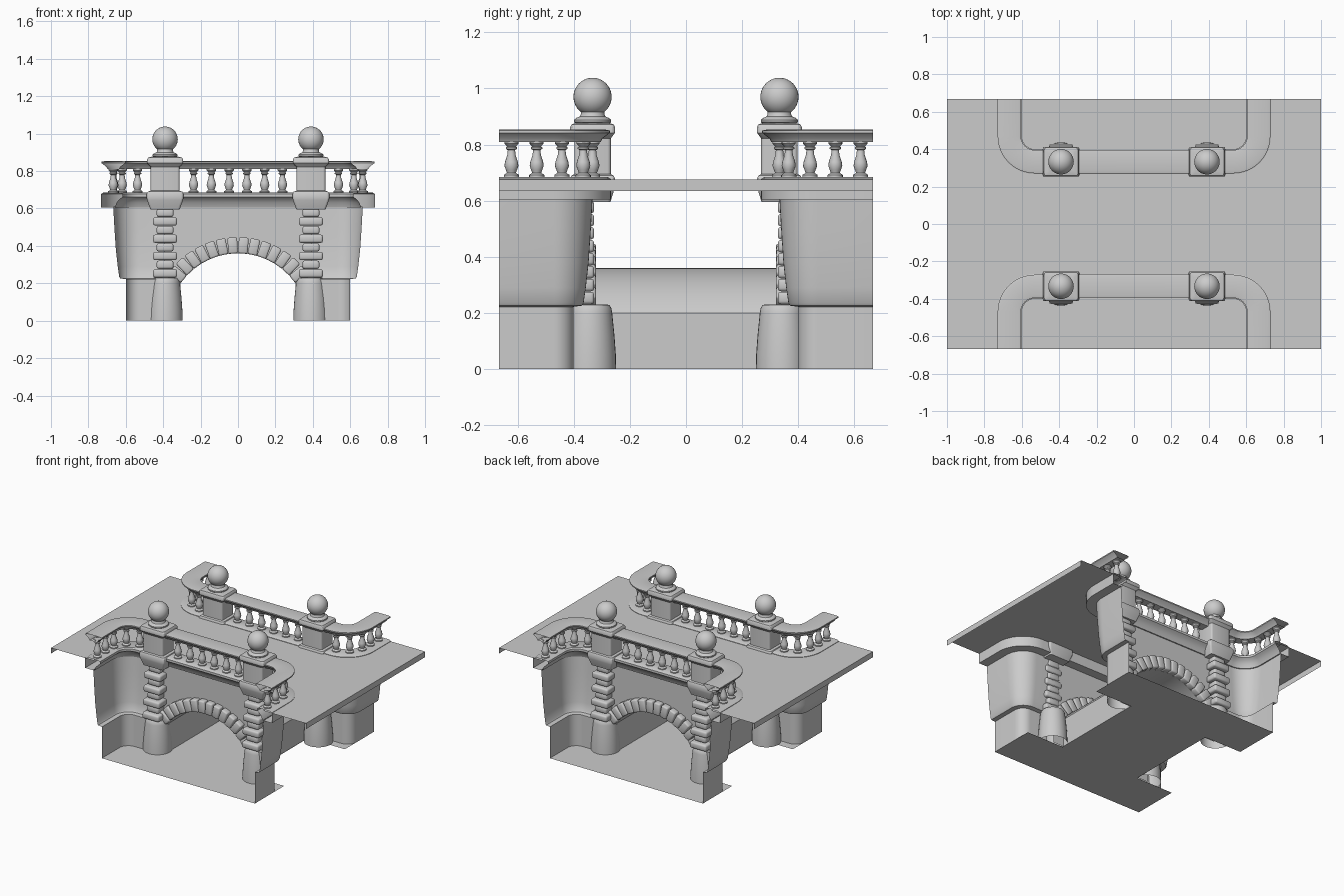
import bpy, bmesh
from math import sin, cos, pi, radians, sqrt
from mathutils import Matrix, Vector

if "Cube" in bpy.data.objects:
    bpy.data.objects.remove(bpy.data.objects["Cube"])

# Everything is modelled in the quadrant x>0, y<0 and mirrored in X and Y.
PX, PY, C = 0.39, -0.333, 0.667          # pillar position, path coordinate


def finish(name, bm, angle=35):
    bmesh.ops.remove_doubles(bm, verts=bm.verts, dist=1e-5)
    bmesh.ops.recalc_face_normals(bm, faces=bm.faces)
    me = bpy.data.meshes.new(name)
    bm.to_mesh(me)
    bm.free()
    me.polygons.foreach_set("use_smooth", [True] * len(me.polygons))
    me.set_sharp_from_angle(angle=radians(angle))
    ob = bpy.data.objects.new(name, me)
    bpy.context.collection.objects.link(ob)
    m = ob.modifiers.new("mirror", "MIRROR")
    m.use_axis = (True, True, False)
    m.merge_threshold = 0.0005
    return ob


def skin(bm, rows, loop=False):
    """Quads between successive rows of points."""
    vs = [[bm.verts.new(p) for p in r] for r in rows]
    n = len(rows[0])
    for a, b in zip(vs, vs[1:]):
        for i in range(n if loop else n - 1):
            j = (i + 1) % n
            bm.faces.new((a[i], a[j], b[j], b[i]))
    return vs


def face(bm, pts):
    bm.faces.new([bm.verts.new(p) for p in pts])


def lathe(bm, prof, x, y, n=24):
    skin(bm, [[(x + r * cos(2 * pi * i / n), y + r * sin(2 * pi * i / n), z)
               for i in range(n)] for r, z in prof], True)


def block(bm, size, mat, bevel):
    t = bmesh.new()
    bmesh.ops.create_cube(t, size=1, matrix=Matrix.Diagonal((*size, 1)))
    bmesh.ops.bevel(t, geom=t.edges[:], offset=bevel, segments=2,
                    profile=0.5, affect='EDGES')
    t.transform(mat)
    me = bpy.data.meshes.new("tmp")
    t.to_mesh(me)
    t.free()
    bm.from_mesh(me)
    bpy.data.meshes.remove(me)


# Plan path of the parapet: (x, y, normal x, normal y), normal towards the water
R = 0.137
CX, CY = C - R, PY - R


def path(end):
    p = [(C, -C, -1, 0)]
    for i in range(13):
        a = pi / 2 * i / 12
        p.append((CX + R * cos(a), CY + R * sin(a), -cos(a), -sin(a)))
    return p + [(end, PY, 0, -1)]


def sweep(name, prof, end, loop):
    bm = bmesh.new()
    skin(bm, [[(x + nx * d, y + ny * d, z) for d, z in prof]
              for x, y, nx, ny in path(end)], loop)
    return finish(name, bm)


sweep("handrail", [(-.062, .85), (-.062, .842), (-.036, .822), (-.03, .81),
                   (.03, .81), (.036, .822), (.062, .842), (.062, .85),
                   (.048, .853), (-.048, .853)], 0, True)
sweep("cornice", [(-.065, .605), (-.065, .678), (-.052, .685), (.04, .685),
                  (.05, .678), (.05, .662), (.036, .652), (.018, .632),
                  (.008, .605)], 0, True)
sweep("side_wall", [(0, .61), (.006, .5), (.014, .38), (.024, .29),
                    (.032, .235), (.038, .226), (.067, .222), (.067, 0)],
      PX, False)

# Arch wall and tunnel vault
IR, CZ, N = 0.375, -0.015, 14
A = radians(55)
arc = [(IR * sin(A * i / 20), CZ + IR * cos(A * i / 20)) for i in range(21)]
bm = bmesh.new()
skin(bm, [[(x, PY, z), (PX * i / 20, PY, .61)]
          for i, (x, z) in enumerate(arc)])
ex, ez = arc[-1]
face(bm, [(ex, PY, ez), (PX, PY, .61), (PX, PY, 0), (ex, PY, 0)])
finish("arch_wall", bm)
bm = bmesh.new()
skin(bm, [[(x, y, z) for x, z in arc + [(ex, 0)]] for y in (PY, 0)])
finish("tunnel_vault", bm)

# Arch stones
bm = bmesh.new()
for i in range(N // 2):
    a = A * (i + .5) / (N / 2)
    r = IR + .04
    block(bm, (.052, .055, .086),
          Matrix.Translation((r * sin(a), PY - .015, CZ + .003 + r * cos(a)))
          @ Matrix.Rotation(a, 4, 'Y'), .009)
finish("arch_stones", bm, 50)

# Pillar: round foot, alternating stone blocks, square pedestal, ball finial
bm = bmesh.new()
lathe(bm, [(.094, 0), (.093, .05), (.088, .12), (.08, .2), (.077, .218),
           (.07, .228), (.058, .231), (.001, .231)], PX, PY - .01, 32)
finish("pillar_foot", bm)

bm = bmesh.new()
H = (.60 - .23) / 8
for i in range(8):
    w = .128 if i % 2 == 0 else .09
    d = (.10 if i % 2 == 0 else .08) - .003 * i
    block(bm, (w, d, H - .002),
          Matrix.Translation((PX, -.327 - d / 2, .23 + H * (i + .5))), .011)
finish("pillar_blocks", bm, 50)

bm = bmesh.new()
rows = []
for hx, hy, z in [(.078, .064, .595), (.084, .068, .61), (.096, .079, .645),
                  (.098, .08, .655), (.098, .08, .68), (.092, .075, .69),
                  (.077, .065, .695), (.077, .065, .822), (.086, .071, .83),
                  (.097, .08, .842), (.097, .08, .862), (.09, .075, .872),
                  (.07, .058, .877)]:
    c, row = .012, []
    for sx, sy, a0 in ((1, 1, 0), (-1, 1, 90), (-1, -1, 180), (1, -1, 270)):
        for k in range(4):
            a = radians(a0 + 30 * k)
            row.append((PX + sx * (hx - c) + c * cos(a),
                        PY + sy * (hy - c) + c * sin(a), z))
    rows.append(row)
vs = skin(bm, rows, True)
bm.faces.new(vs[0])
bm.faces.new(vs[-1])
finish("pedestal", bm)

bm = bmesh.new()
lathe(bm, [(.06, .875), (.066, .88), (.066, .888), (.058, .895),
           (.046, .90), (.042, .908), (.042, .92)], PX, PY, 32)
finish("finial_collar", bm)
bm = bmesh.new()
bmesh.ops.create_uvsphere(bm, u_segments=32, v_segments=20, radius=.068,
                          matrix=Matrix.Translation((PX, PY, .97)))
finish("finial_ball", bm)

# Balusters
spots = [(.0475 + .095 * i, PY) for i in range(3)]
for i in range(5):
    s = .045 + .09 * i
    straight = C + CY                      # straight run before the bend
    if s < straight:
        spots.append((C, -C + s))
    else:
        a = min((s - straight) / R, pi / 2)
        spots.append((CX + R * cos(a), CY + R * sin(a)))
bm = bmesh.new()
for x, y in spots:
    lathe(bm, [(.027, .682), (.027, .692), (.016, .699), (.02, .71),
               (.025, .724), (.023, .738), (.015, .762), (.013, .78),
               (.02, .785), (.02, .79), (.016, .794), (.025, .803),
               (.025, .812)], x, y, 16)
finish("balusters", bm)

# Road deck with edge skirt, and the water bed
bm = bmesh.new()
face(bm, [(0, 0, .675), (1, 0, .675), (1, -C, .675)]
     + [(x, y, .675) for x, y, _, _ in path(0)])
face(bm, [(1, 0, .675), (1, -C, .675), (1, -C, .635), (1, 0, .635)])
finish("road_deck", bm)
bm = bmesh.new()
face(bm, [(0, -C, 0), (.6, -C, 0), (.6, -.34, 0), (.31, -.34, 0),
          (.31, 0, 0), (0, 0, 0)])
finish("water_bed", bm)
